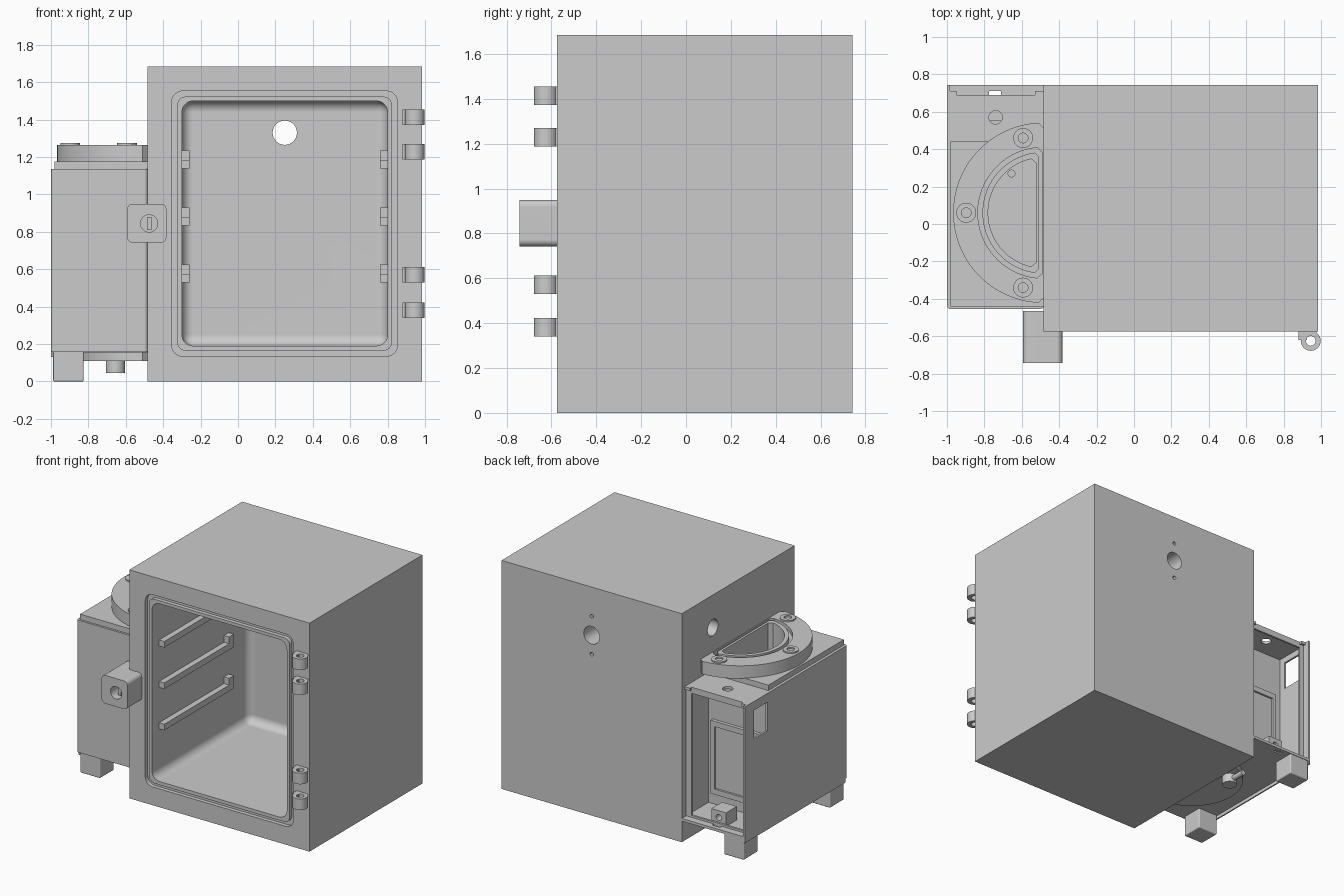
import bpy, bmesh, math
from math import pi, cos, sin, asin, sqrt

if "Cube" in bpy.data.objects:
    bpy.data.objects.remove(bpy.data.objects["Cube"])

grey = bpy.data.materials.new("plain_grey")
grey.use_nodes = True
grey.diffuse_color = (0.6, 0.6, 0.6, 1)
grey.node_tree.nodes["Principled BSDF"].inputs["Base Color"].default_value = (0.6, 0.6, 0.6, 1)


def finish(name, bm):
    bmesh.ops.recalc_face_normals(bm, faces=bm.faces)
    me = bpy.data.meshes.new(name)
    bm.to_mesh(me)
    bm.free()
    me.materials.append(grey)
    ob = bpy.data.objects.new(name, me)
    bpy.context.collection.objects.link(ob)
    return ob


def prism(name, pts, axis, w0, w1):
    """Extrude a 2D outline along an axis from w0 to w1."""
    place = {"X": lambda u, v, w: (w, u, v),
             "Y": lambda u, v, w: (u, w, v),
             "Z": lambda u, v, w: (u, v, w)}[axis]
    bm = bmesh.new()
    low = [bm.verts.new(place(u, v, w0)) for u, v in pts]
    high = [bm.verts.new(place(u, v, w1)) for u, v in pts]
    bm.faces.new(low)
    bm.faces.new(high)
    for i in range(len(pts)):
        j = (i + 1) % len(pts)
        bm.faces.new((low[i], low[j], high[j], high[i]))
    return finish(name, bm)


def box(name, x, y, z, bevel=0):
    pts = [(x[0], y[0]), (x[1], y[0]), (x[1], y[1]), (x[0], y[1])]
    ob = prism(name, pts, "Z", *z)
    if bevel:
        bm = bmesh.new()
        bm.from_mesh(ob.data)
        bmesh.ops.bevel(bm, geom=bm.edges[:], offset=bevel, segments=5,
                        profile=0.5, affect="EDGES")
        bm.to_mesh(ob.data)
        bm.free()
    return ob


def cyl(name, u, v, r, axis, w0, w1, n=32):
    pts = [(u + r * cos(2 * pi * i / n), v + r * sin(2 * pi * i / n)) for i in range(n)]
    return prism(name, pts, axis, w0, w1)


def rounded(u0, u1, v0, v1, r, n=6):
    pts = []
    for k, (u, v) in enumerate([(u1 - r, v1 - r), (u0 + r, v1 - r), (u0 + r, v0 + r), (u1 - r, v0 + r)]):
        for i in range(n + 1):
            a = pi / 2 * (k + i / n)
            pts.append((u + r * cos(a), v + r * sin(a)))
    return pts


def half_round(r, inset=0.0, ease=0.025, n=40):
    """D outline with eased corners, bulging to -x from the cabinet side."""
    a0 = pi / 2 + asin(inset / r) + ease / r
    step = (2 * pi - 2 * a0) / n
    flat = sqrt(r * r - inset * inset) - ease
    arc = [(-0.485 + r * cos(a0 + i * step), 0.06 + r * sin(a0 + i * step)) for i in range(n + 1)]
    return [(-0.485 - inset, 0.06 + flat)] + arc + [(-0.485 - inset, 0.06 - flat)]


def cut(target, *cutters):
    for c in cutters:
        mod = target.modifiers.new("cut", "BOOLEAN")
        mod.operation = "DIFFERENCE"
        mod.solver = "EXACT"
        mod.object = c
        bpy.context.view_layer.update()
        graph = bpy.context.evaluated_depsgraph_get()
        me = bpy.data.meshes.new_from_object(target.evaluated_get(graph))
        target.modifiers.clear()
        target.data = me
        bpy.data.objects.remove(c)
    return target


# Cabinet with rounded chamber, door seal groove and ports
cabinet = box("cabinet", (-0.485, 0.985), (-0.574, 0.742), (0, 1.685))
seal = cut(prism("seal", rounded(-0.355, 0.853, 0.135, 1.553, 0.06), "Y", -0.7, -0.545),
           prism("core", rounded(-0.325, 0.823, 0.165, 1.523, 0.045), "Y", -0.8, -0.4))
cut(cabinet, seal,
    box("chamber", (-0.30, 0.80), (-0.8, 0.55), (0.19, 1.50), 0.06),
    cyl("rear_port", 0.25, 1.33, 0.065, "Y", 0.45, 0.9),
    cyl("side_port", 0.38, 1.445, 0.06, "X", -0.6, -0.2),
    *[cyl("pin", 0.25, 1.33 + dz, 0.014, "Y", 0.69, 0.9, 12) for dz in (-0.14, 0.14)])

# Shelf rails with a stop at the back
for z in (0.53, 0.835, 1.14):
    for side in (-1, 1):
        xs = sorted((0.25 + side * 0.508, 0.25 + side * 0.56))
        box("shelf_rail", xs, (-0.49, 0.32), (z, z + 0.045))
        box("shelf_stop", xs, (0.265, 0.32), (z + 0.04, z + 0.095))

# Hinge knuckles
for z in (0.34, 0.53, 1.187, 1.372):
    box("hinge_leaf", (0.88, 0.925), (-0.62, -0.57), (z, z + 0.082))
    box("hinge_web", (0.92, 0.975), (-0.592, -0.57), (z, z + 0.082))
    cut(cyl("hinge_knuckle", 0.945, -0.625, 0.053, "Z", z, z + 0.082),
        cyl("bore", 0.945, -0.625, 0.026, "Z", z - 0.1, z + 0.2))

# Latch block with keyhole, wrapping the cabinet's side edge
latch = prism("latch", rounded(-0.593, -0.383, 0.742, 0.95, 0.03), "Y", -0.742, -0.465)
cut(latch, box("side_clear", (-0.485, 0), (-0.574, 0), (0.5, 1.2)),
    cyl("keyhole", -0.475, 0.845, 0.046, "Y", -0.9, -0.64))
box("latch_key", (-0.487, -0.463), (-0.70, -0.635), (0.81, 0.88))

# Side tank housing with open equipment bay at the back
housing = prism("tank_housing", rounded(-1.0, -0.482, -0.455, 0.9, 0.02), "Z", 0.13, 1.135)
cut(housing,
    box("back_trim", (-1.2, 0), (0.742, 1), (0, 2)),
    box("underside", (-0.99, -0.4), (-0.6, 0.9), (0, 0.155)),
    box("front_hem", (-1.2, -0.4), (-0.6, -0.43), (0, 0.16)),
    box("bay", (-0.985, -0.4), (0.43, 0.9), (0.175, 1.115)),
    box("roof_end", (-0.985, -0.4), (0.71, 0.9), (0.5, 1.3)),
    box("roof_notch", (-0.95, -0.53), (0.69, 0.9), (0.5, 1.3)),
    box("floor_notch", (-0.775, -0.71), (0.685, 0.71), (0, 0.3)),
    box("side_window", (-1.2, -0.9), (0.48, 0.635), (0.86, 1.07)),
    cyl("roof_port", -0.74, 0.57, 0.036, "Z", 1, 1.3),
    prism("basin", half_round(0.295, 0.04), "Z", 0.2, 1.5),
    cyl("drain", -0.655, 0.27, 0.018, "Z", 0, 0.4))

# Tank top plate and half-round flange
basin_cut = lambda: prism("basin", half_round(0.295, 0.04), "Z", 0.9, 1.5)
cut(box("top_plate", (-0.98, -0.483), (-0.44, 0.44), (1.13, 1.175)), basin_cut())
flange = prism("tank_flange", half_round(0.482), "Z", 1.17, 1.265)
ring = cut(prism("ring", half_round(0.35, 0.007), "Z", 1.235, 1.4),
           prism("core", half_round(0.325, 0.022), "Z", 1.1, 1.5))
cut(flange, basin_cut(), ring)
for x, y in ((-0.593, 0.46), (-0.897, 0.06), (-0.593, -0.34)):
    cut(cyl("flange_boss", x, y, 0.053, "Z", 1.26, 1.275),
        cyl("bore", x, y, 0.026, "Z", 1.2, 1.4))

# Tank underside: half-round base, drain valve and feet
cut(prism("base_flange", half_round(0.36), "Z", 0.11, 0.157),
    cyl("drain", -0.655, 0.27, 0.018, "Z", 0, 0.4))
cyl("drain_valve", -0.655, 0.27, 0.052, "Z", 0.045, 0.115)
cyl("valve_handle", -0.655, 0.08, 0.02, "Y", 0.27, 0.42, 16)
for y in (-0.43, 0.575):
    box("foot", (-0.988, -0.825), (y, y + 0.163), (0, 0.165), 0.008)

# Equipment bay fittings
cut(box("bay_rim", (-0.986, -0.483), (0.675, 0.69), (0.165, 1.12)),
    box("opening", (-0.95, -0.53), (0.5, 0.9), (0.19, 1.09)))
cut(box("bay_panel", (-0.93, -0.52), (0.425, 0.455), (0.26, 0.80)),
    box("opening", (-0.90, -0.55), (0.44, 0.6), (0.30, 0.76)))
cut(box("socket_block", (-0.80, -0.68), (0.55, 0.675), (0.17, 0.275)),
    cyl("socket", -0.74, 0.225, 0.022, "Y", 0.62, 0.8))

# Smooth the curved walls, keep edges sharp and large faces flat
bpy.ops.object.select_all(action="DESELECT")
for ob in bpy.context.scene.objects:
    if ob.type == "MESH":
        ob.select_set(True)
        bpy.context.view_layer.objects.active = ob
bpy.ops.object.shade_smooth_by_angle(angle=math.radians(30))
for ob in bpy.context.selected_objects:
    ob.modifiers.new("flat_faces", "WEIGHTED_NORMAL").keep_sharp = True
